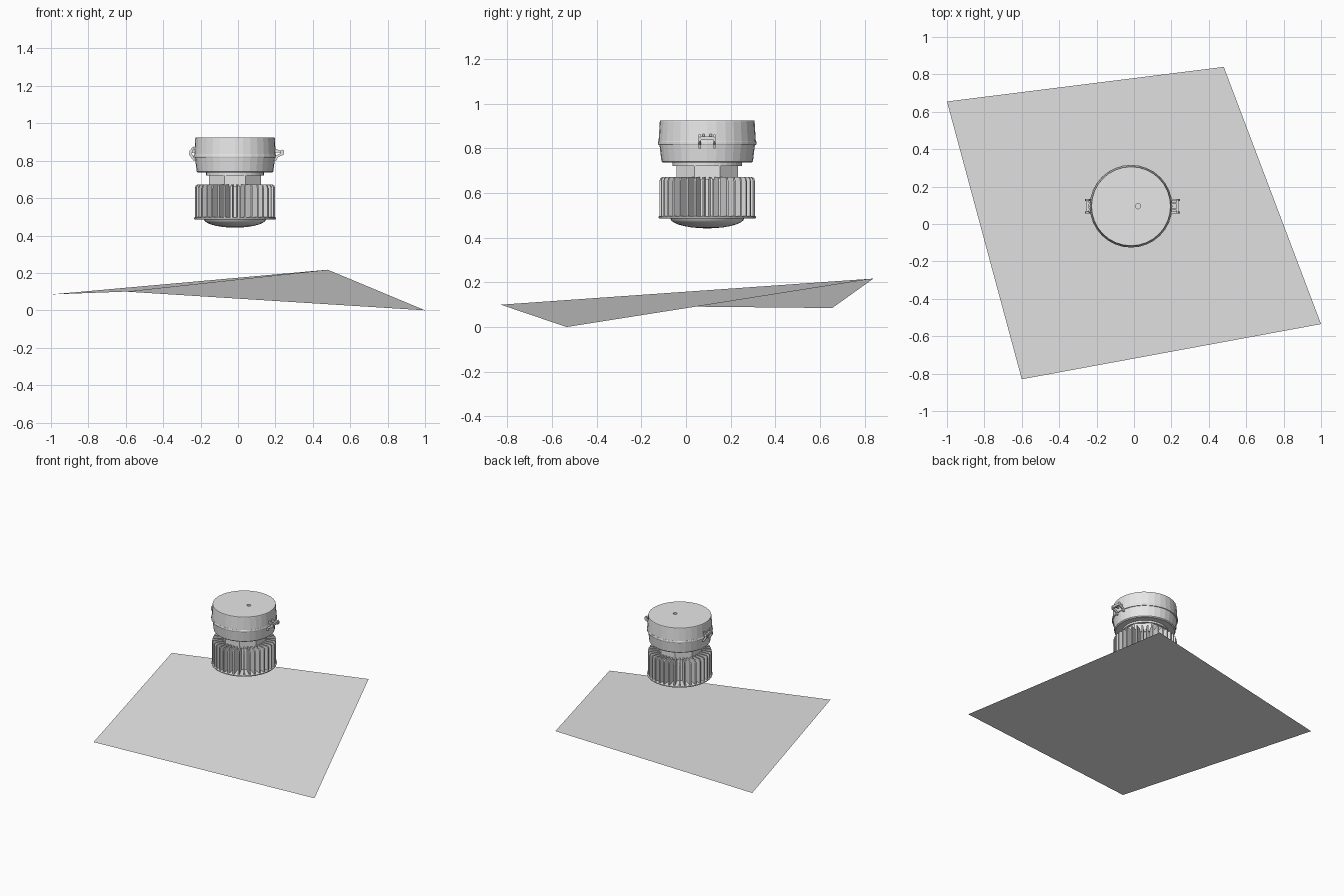
import bpy, bmesh
from math import sin, cos, pi
from mathutils import Matrix, Vector

if "Cube" in bpy.data.objects:
    bpy.data.objects.remove(bpy.data.objects["Cube"], do_unlink=True)

CENTRE = Vector((-0.016, 0.095, 0))

grey = bpy.data.materials.new("light_grey")
grey.use_nodes = True
grey.diffuse_color = (0.8, 0.8, 0.8, 1)
grey.node_tree.nodes["Principled BSDF"].inputs["Base Color"].default_value = (0.8, 0.8, 0.8, 1)


def finish(name, bm, offset=CENTRE):
    """Turn a bmesh into a named object placed on the lamp axis."""
    mesh = bpy.data.meshes.new(name)
    bm.to_mesh(mesh)
    bm.free()
    mesh.materials.append(grey)
    obj = bpy.data.objects.new(name, mesh)
    obj.location = offset
    bpy.context.collection.objects.link(obj)
    return obj


def lathe(name, profile, sides=32, turn=0.0):
    """Closed solid of revolution from (radius, height) points, bottom to top."""
    bm = bmesh.new()
    rings = []
    for r, z in profile:
        rings.append([bm.verts.new((r * cos(2 * pi * i / sides + turn),
                                    r * sin(2 * pi * i / sides + turn), z))
                      for i in range(sides)])
    for low, high in zip(rings, rings[1:]):
        for i in range(sides):
            j = (i + 1) % sides
            bm.faces.new((low[i], low[j], high[j], high[i]))
    bm.faces.new(rings[0][::-1])
    bm.faces.new(rings[-1])
    return finish(name, bm)


def add_plate(bm, outline, thickness, matrix):
    """Extrude an (x, z) outline across y and place it with a matrix."""
    front = [bm.verts.new(matrix @ Vector((x, -thickness / 2, z))) for x, z in outline]
    back = [bm.verts.new(matrix @ Vector((x, thickness / 2, z))) for x, z in outline]
    faces = [bm.faces.new(front), bm.faces.new(back[::-1])]
    for i in range(len(front)):
        j = (i + 1) % len(front)
        faces.append(bm.faces.new((front[j], front[i], back[i], back[j])))
    bmesh.ops.recalc_face_normals(bm, faces=faces)


# Folded ground sheet
bm = bmesh.new()
bm.faces.new([bm.verts.new(p) for p in
              ((-0.6, -0.83, 0.10), (1, -0.535, 0), (0.48, 0.84, 0.217), (-1, 0.655, 0.085))])
finish("ground_sheet", bm, Vector())

# Housing: lower cup, rim and upper cup
lathe("lower_cup", [(0.198, 0.736), (0.205, 0.742), (0.214, 0.818)])
lathe("housing_rim", [(0.219, 0.816), (0.221, 0.82), (0.221, 0.828), (0.219, 0.832)])
upper = lathe("upper_cup", [(0.218, 0.83), (0.2125, 0.92), (0.211, 0.925)])

# Cable hole in the lid
cutter = lathe("hole_cutter", [(0.014, 0.89), (0.014, 0.95)], 16)
cutter.location.x += 0.038
cutter.hide_render = True
cutter.hide_set(True)
cut = upper.modifiers.new("cable_hole", "BOOLEAN")
cut.operation = "DIFFERENCE"
cut.solver = "EXACT"
cut.object = cutter

# Neck between housing and heat sink
lathe("neck_flange", [(0.155, 0.722), (0.155, 0.738)])
lathe("neck", [(0.15, 0.66), (0.15, 0.724)], 8, pi / 8)

# Heat sink core, fins and base
lathe("heat_sink_core", [(0.13, 0.49), (0.13, 0.664)])
lathe("heat_sink_base", [(0.214, 0.486), (0.219, 0.489), (0.219, 0.495), (0.214, 0.498)])
bm = bmesh.new()
FINS = 36
fin = [(0.10, 0.492), (0.214, 0.492), (0.214, 0.654), (0.211, 0.666), (0.202, 0.672), (0.10, 0.672)]
for i in range(FINS):
    add_plate(bm, fin, 0.009, Matrix.Rotation(2 * pi * (i + 0.5) / FINS, 4, "Z"))
finish("heat_sink_fins", bm)

# Domed lens, a shallow spherical cap
dome = [(0.166 * cos(a), 0.488 - 0.046 * sin(a))
        for a in (pi / 2 * k / 7 for k in range(7))]
lens = lathe("lens", [(0.006, 0.442)] + dome[::-1])
for face in lens.data.polygons:
    face.use_smooth = len(face.vertices) == 4

# Clips on both sides: closed lever on the right, open lever on the left
LEVERS = {
    "right_clip": (-1, [(0.208, 0.80), (0.222, 0.80), (0.245, 0.832), (0.244, 0.852),
                        (0.224, 0.876), (0.218, 0.868), (0.234, 0.842), (0.216, 0.812)],
                   (0.232, 0.848)),
    "left_clip": (1, [(0.208, 0.80), (0.222, 0.80), (0.228, 0.818), (0.26, 0.832),
                      (0.262, 0.852), (0.254, 0.862), (0.248, 0.842), (0.216, 0.826)],
                  (0.25, 0.846)),
}
for name, (side, lever, bar) in LEVERS.items():
    bm = bmesh.new()
    flip = Matrix.Scale(side, 4, (1, 0, 0))
    for y in (-0.033, 0.033):
        add_plate(bm, lever, 0.01, flip @ Matrix.Translation((0, y, 0)))
    bx, bz = bar
    crossbar = [(bx - 0.007, bz - 0.008), (bx + 0.007, bz - 0.008),
                (bx + 0.007, bz + 0.008), (bx - 0.007, bz + 0.008)]
    add_plate(bm, crossbar, 0.076, flip)
    # Inner tongue hooked onto the upper cup
    tongue = [(0.208, 0.846), (bx, 0.842), (bx, 0.852), (0.208, 0.866)]
    for y in (-0.016, 0.016):
        add_plate(bm, tongue, 0.01, flip @ Matrix.Translation((0, y, 0)))
    finish(name, bm)
